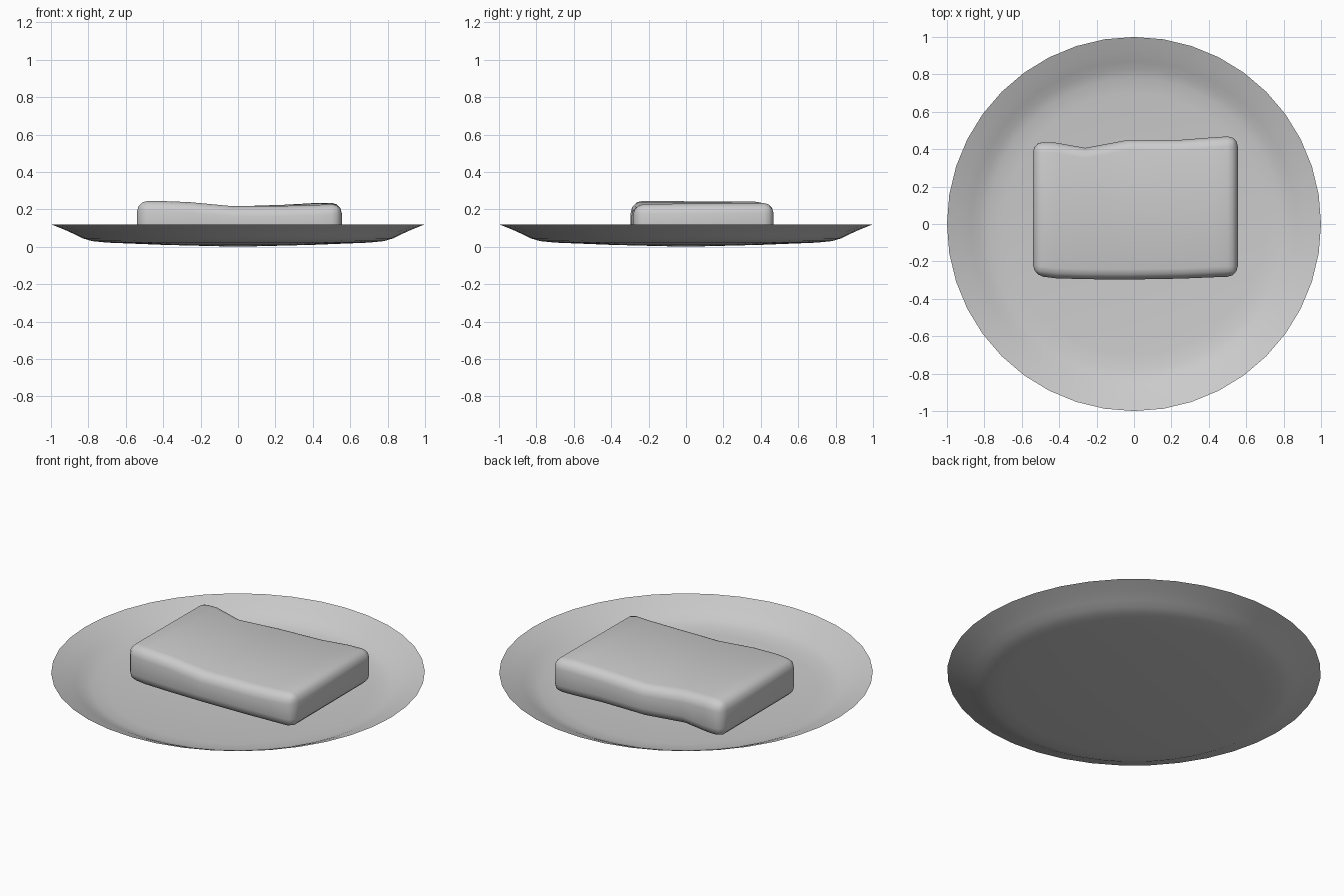
import bpy, bmesh, math

if "Cube" in bpy.data.objects:
    bpy.data.objects.remove(bpy.data.objects["Cube"])


def make_object(name, bm):
    bmesh.ops.recalc_face_normals(bm, faces=bm.faces)
    mesh = bpy.data.meshes.new(name)
    bm.to_mesh(mesh)
    bm.free()
    mesh.shade_smooth()
    obj = bpy.data.objects.new(name, mesh)
    bpy.context.collection.objects.link(obj)
    return obj


# Plate: thin shallow dish turned from a profile (radius, height)
SIDES = 40
profile = [(0.4, 0.010), (0.7, 0.022), (0.78, 0.030), (0.83, 0.045),
           (0.87, 0.065), (0.93, 0.092), (1.0, 0.12)]
bm = bmesh.new()
rings = [[bm.verts.new((r * math.cos(math.tau * i / SIDES),
                        r * math.sin(math.tau * i / SIDES), z))
          for i in range(SIDES)] for r, z in profile]
centre = bm.verts.new((0, 0, 0))
for i in range(SIDES):
    j = (i + 1) % SIDES
    bm.faces.new((centre, rings[0][i], rings[0][j]))
    for a, b in zip(rings, rings[1:]):
        bm.faces.new((a[i], b[i], b[j], a[j]))
make_object("plate", bm)

# Slab: uneven block lofted through cross-sections along x
# (x, front y, back y, front top z, back top z)
stations = [(-0.54, -0.275, 0.44, 0.245, 0.24),
            (-0.42, -0.29, 0.435, 0.245, 0.24),
            (-0.26, -0.295, 0.407, 0.24, 0.222),
            (-0.03, -0.297, 0.45, 0.217, 0.215),
            (0.25, -0.292, 0.45, 0.218, 0.225),
            (0.42, -0.285, 0.463, 0.222, 0.235),
            (0.555, -0.28, 0.472, 0.232, 0.235)]
BASE = 0.03
bm = bmesh.new()
loops = [[bm.verts.new(p) for p in ((x, f, BASE), (x, b, BASE), (x, b, zb), (x, f, zf))]
         for x, f, b, zf, zb in stations]
for a, b in zip(loops, loops[1:]):
    for i in range(4):
        j = (i + 1) % 4
        bm.faces.new((a[i], b[i], b[j], a[j]))
bm.faces.new(loops[0])
bm.faces.new(loops[-1])
slab = make_object("slab", bm)

# Rounded edges on the slab
bevel = slab.modifiers.new("rounded_edges", 'BEVEL')
bevel.width = 0.055
bevel.segments = 3
bevel.limit_method = 'ANGLE'
bevel.angle_limit = math.radians(50)
